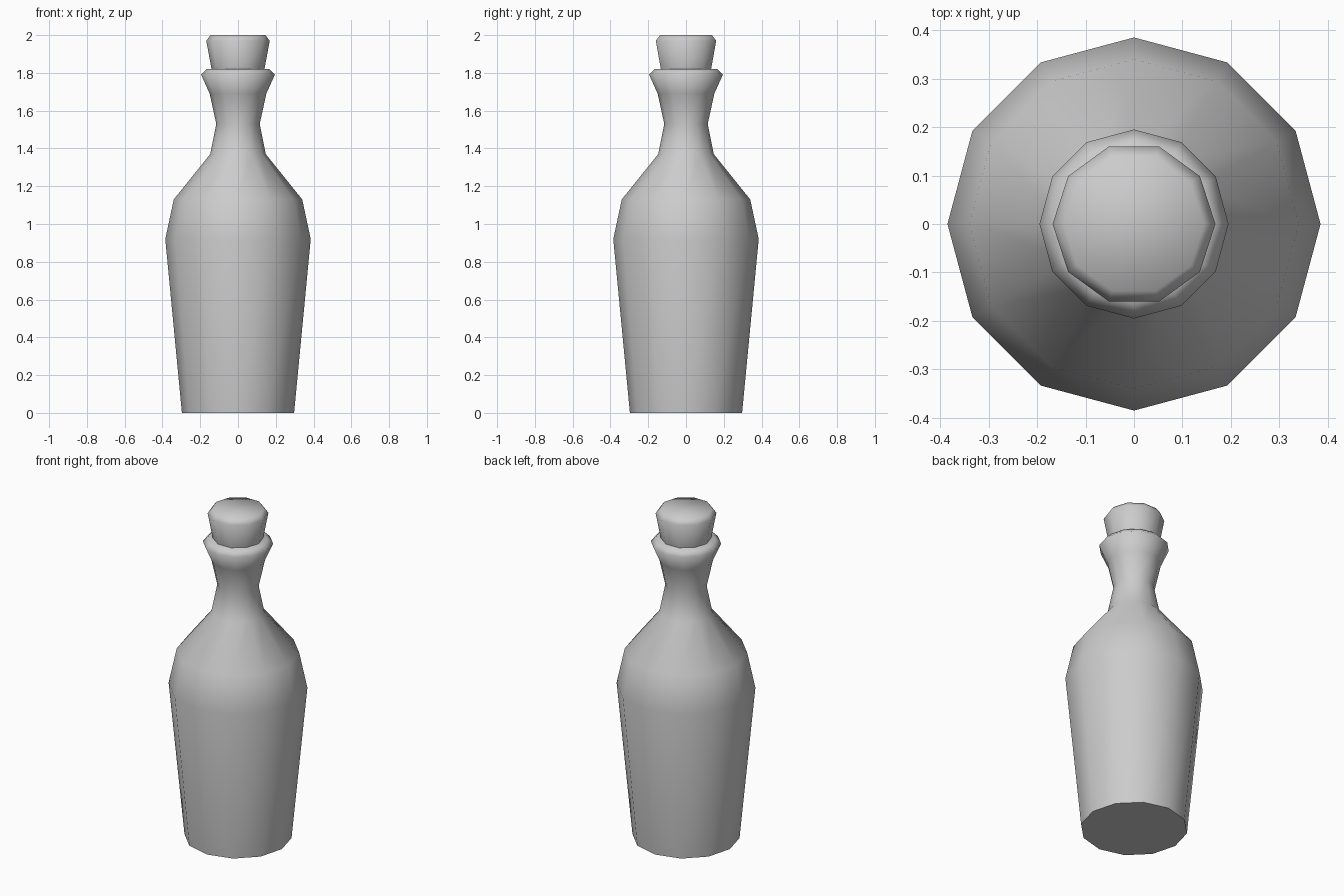
import bpy, bmesh, math

cube = bpy.data.objects.get("Cube")
if cube:
    bpy.data.objects.remove(cube, do_unlink=True)

# One plain grey for the whole model
grey = bpy.data.materials.new("light_grey")
grey.use_nodes = True
colour = (0.6, 0.6, 0.6, 1)
grey.diffuse_color = colour
grey.node_tree.nodes["Principled BSDF"].inputs["Base Color"].default_value = colour


def lathe(name, profile, sides):
    """Turn a (radius, height) profile around z and close both ends."""
    bm = bmesh.new()
    rings = []
    for r, z in profile:
        angles = [math.tau * i / sides for i in range(sides)]
        rings.append([bm.verts.new((r * math.cos(a), r * math.sin(a), z)) for a in angles])
    for low, high in zip(rings, rings[1:]):
        for i in range(sides):
            j = (i + 1) % sides
            bm.faces.new((low[i], low[j], high[j], high[i]))
    bm.faces.new(rings[0][::-1])
    bm.faces.new(rings[-1])
    mesh = bpy.data.meshes.new(name)
    bm.to_mesh(mesh)
    bm.free()
    mesh.materials.append(grey)
    obj = bpy.data.objects.new(name, mesh)
    bpy.context.collection.objects.link(obj)
    bpy.ops.object.select_all(action="DESELECT")
    obj.select_set(True)
    bpy.context.view_layer.objects.active = obj
    bpy.ops.object.shade_smooth_by_angle(angle=math.radians(80))
    return obj


# Bottle: tapered body, shoulder, pinched neck and flared lip
lathe("bottle", [(0.297, 0), (0.385, 0.92), (0.34, 1.13), (0.147, 1.37),
                 (0.115, 1.53), (0.15, 1.69), (0.195, 1.79), (0.165, 1.82)], 12)

# Stopper: tapered plug with a bevelled top, seated in the neck
lathe("stopper", [(0.125, 1.75), (0.14, 1.82), (0.168, 1.97), (0.145, 2.0)], 10)
